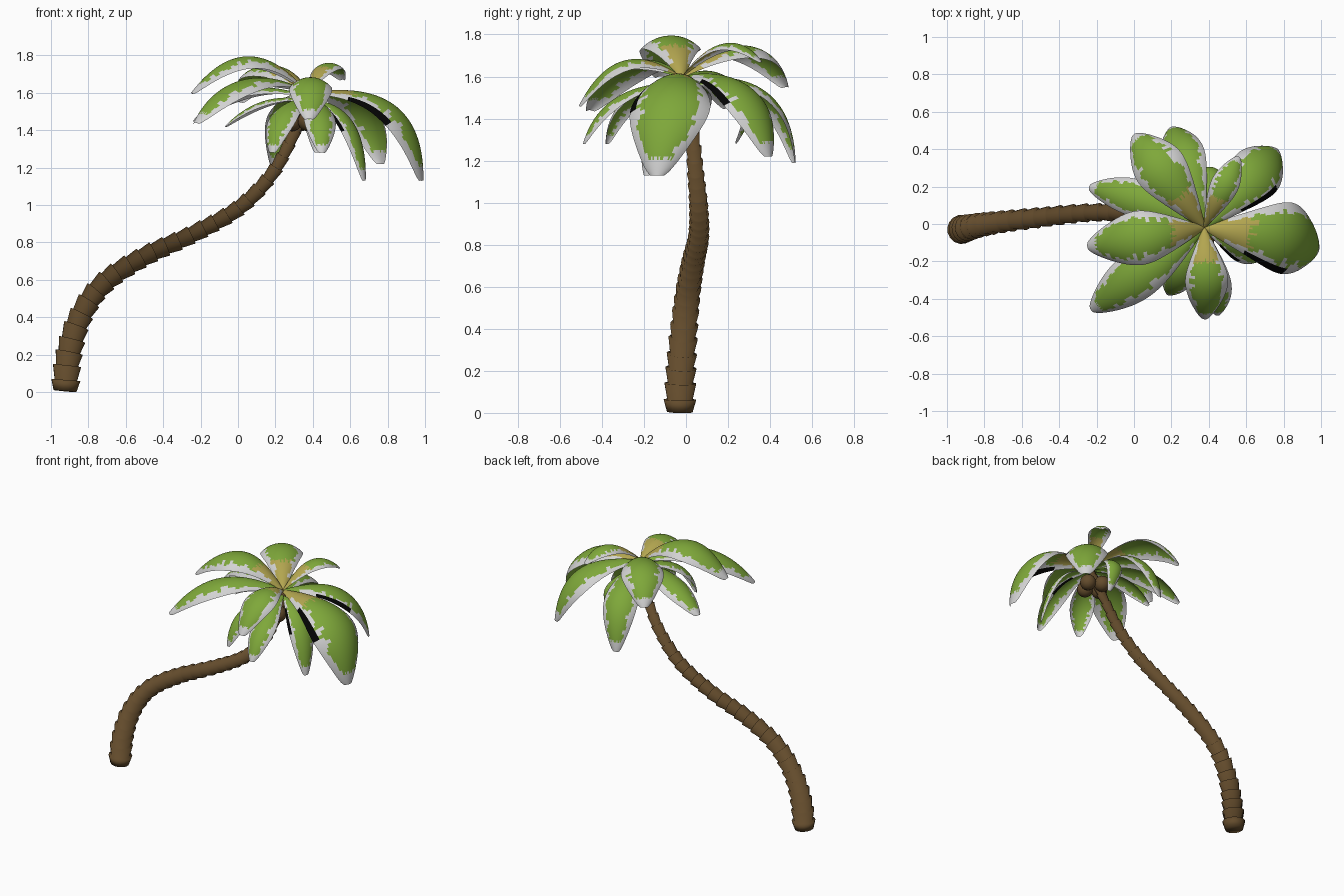
import bpy, bmesh, math, random
from mathutils import Vector

if "Cube" in bpy.data.objects:
    bpy.data.objects.remove(bpy.data.objects["Cube"])

random.seed(4)


def material(name, rgb):
    m = bpy.data.materials.new(name)
    m.diffuse_color = (*rgb, 1)
    m.use_nodes = True
    m.node_tree.nodes["Principled BSDF"].inputs["Base Color"].default_value = m.diffuse_color
    return m


BARK = material("bark brown", (0.125, 0.071, 0.025))
GREEN = material("leaf green", (0.21, 0.39, 0.042))
RIM = material("pale leaf rim", (0.65, 0.65, 0.65))
YELLOW = material("yellow leaf base", (0.45, 0.38, 0.08))
BLACK = material("black leaf edge", (0.001, 0.001, 0.001))


def finish(bm, name, mats, angle):
    me = bpy.data.meshes.new(name)
    bm.to_mesh(me)
    bm.free()
    ob = bpy.data.objects.new(name, me)
    bpy.context.collection.objects.link(ob)
    for m in mats:
        me.materials.append(m)
    bpy.ops.object.select_all(action='DESELECT')
    ob.select_set(True)
    bpy.context.view_layer.objects.active = ob
    bpy.ops.object.shade_smooth_by_angle(angle=math.radians(angle))
    return ob


# Trunk: flared cups stacked along a leaning S-shaped path (x, y, z, radius)
PATH = [(-0.925, -0.03, 0.005, .073), (-0.905, -0.025, 0.2, .069), (-0.845, -0.01, 0.4, .063),
        (-0.72, 0.01, 0.58, .057), (-0.50, 0.035, 0.725, .052), (-0.25, 0.06, 0.84, .047),
        (0.0, 0.06, 0.98, .043), (0.17, 0.045, 1.15, .038), (0.27, 0.03, 1.32, .033),
        (0.34, 0.0, 1.48, .029), (0.38, -0.02, 1.60, .022)]


def spline(points, steps=30):
    p = [Vector(q) for q in points]
    p = [2 * p[0] - p[1]] + p + [2 * p[-1] - p[-2]]
    out = []
    for a, b, c, d in zip(p, p[1:], p[2:], p[3:]):
        for i in range(steps):
            t = i / steps
            out.append(0.5 * (2 * b + (c - a) * t + (2 * a - 5 * b + 4 * c - d) * t * t
                              + (3 * b - a - 3 * c + d) * t ** 3))
    return out + [p[-2]]


dense = spline(PATH)
dist = [0.0]
for a, b in zip(dense, dense[1:]):
    dist.append(dist[-1] + (b.xyz - a.xyz).length)


def along(s):
    i = min(range(len(dist)), key=lambda k: abs(dist[k] - s))
    lo, hi = max(i - 2, 0), min(i + 2, len(dense) - 1)
    return dense[i], (dense[hi].xyz - dense[lo].xyz).normalized()


bm = bmesh.new()
SIDES, CUPS = 16, 29
first = 0.06
cuts = [0] + [first + (dist[-1] - first) * i / CUPS for i in range(CUPS + 1)]
rings = []
for s0, s1 in zip(cuts, cuts[1:]):
    for s, k in ((s0, 0.85), (s1, 1.09)):
        p, tan = along(s)
        q = tan.to_track_quat('Z', 'Y')
        rings.append([bm.verts.new(p.xyz + q @ Vector((math.cos(a), math.sin(a), 0)) * p.w * k)
                      for a in (2 * math.pi * j / SIDES for j in range(SIDES))])
for r0, r1 in zip(rings, rings[1:]):
    for j in range(SIDES):
        n = (j + 1) % SIDES
        bm.faces.new((r0[j], r0[n], r1[n], r1[j]))
bm.faces.new(rings[0][::-1])
bm.faces.new(rings[-1])
finish(bm, "trunk", [BARK], 179)

# Coconuts clustered under the crown
for i in range(4):
    a = math.pi * i / 2 + 0.3
    bm = bmesh.new()
    bmesh.ops.create_uvsphere(bm, u_segments=16, v_segments=10, radius=0.056)
    bmesh.ops.translate(bm, verts=bm.verts, vec=(0.355 + 0.07 * math.cos(a),
                                               -0.01 + 0.07 * math.sin(a), 1.45))
    finish(bm, "coconut_%d" % (i + 1), [BARK], 60)

# Fronds: arched, cupped blades with ragged pale rims
ROWS, COLS = 60, 28


def frond(name, base_z, ctrl, tip, width, yellow=0.0, dark=False):
    base, ctrl, tip = Vector((0.375, -0.02, base_z)), Vector(ctrl), Vector(tip)
    flat = (tip - base).xy.to_3d().normalized()
    side = flat.cross(Vector((0, 0, 1)))
    bend = 0.85
    bm = bmesh.new()
    grid = []
    for i in range(ROWS + 1):
        t = i / ROWS
        c = base * (1 - t) ** 2 + ctrl * 2 * t * (1 - t) + tip * t * t
        tan = ((ctrl - base) * (1 - t) + (tip - ctrl) * t).normalized()
        up = side.cross(tan)
        end = 0.06 + 0.12 * t
        w = width / 2 * (end + (1 - end) * max(0, math.sin(math.pi * t ** 1.2)) ** 0.75)
        row = []
        for j in range(COLS + 1):
            a = bend * (2 * j / COLS - 1)
            row.append(bm.verts.new(c + side * w * math.sin(a) / math.sin(bend)
                                    - up * w * (1 - math.cos(a)) / math.sin(bend)))
        grid.append(row)
    rim = [4, 4]
    tips = [random.choice((0.92, 0.94)) for _ in range(COLS)]
    ends = [yellow - random.choice((0, 0.02, 0.04)) for _ in range(COLS)]
    for i in range(ROWS):
        t = (i + 0.5) / ROWS
        if i % 2 == 0:
            rim = [random.choice((3, 4, 4, 5, 5, 7)) for _ in rim]
        for j in range(COLS):
            f = bm.faces.new((grid[i][j], grid[i][j + 1], grid[i + 1][j + 1], grid[i + 1][j]))
            if dark and j >= COLS - 3 and 0.22 < t < 0.6:
                f.material_index = 3
            elif t > tips[j] or (t > 0.1 and (j < rim[0] or j >= COLS - rim[1])):
                f.material_index = 1
            elif t < ends[j]:
                f.material_index = 2
    finish(bm, name, [GREEN, RIM, YELLOW, BLACK], 60)


# Upper crown
frond("upper_frond_left", 1.60, (0.05, -0.07, 1.99), (-0.25, -0.12, 1.60), 0.29, 0.28)
frond("upper_frond_front_left", 1.60, (0.0, -0.28, 1.82), (-0.23, -0.46, 1.44), 0.26)
frond("upper_frond_front", 1.60, (0.40, -0.33, 1.82), (0.38, -0.51, 1.46), 0.23, 0.33)
frond("upper_frond_right", 1.60, (0.99, -0.08, 1.70), (0.99, -0.14, 1.13), 0.385, 0.26, True)
frond("upper_frond_back", 1.60, (0.48, 0.20, 1.88), (0.56, 0.36, 1.67), 0.15, 0.38)
frond("upper_frond_back_left", 1.60, (0.12, 0.33, 1.92), (0.0, 0.48, 1.55), 0.28, 0.28)
# Lower crown
frond("lower_frond_left", 1.58, (0.0, 0.17, 1.72), (-0.24, 0.20, 1.45), 0.2)
frond("lower_frond_back_right", 1.60, (0.74, 0.36, 1.69), (0.77, 0.40, 1.22), 0.29, 0.0, True)
frond("lower_frond_back_left", 1.58, (0.24, 0.49, 1.68), (0.20, 0.52, 1.19), 0.23)
frond("lower_frond_back", 1.57, (0.42, 0.45, 1.58), (0.42, 0.24, 1.28), 0.13)
frond("lower_frond_front", 1.57, (0.46, -0.40, 1.58), (0.45, -0.49, 1.28), 0.17)
frond("lower_frond_front_left", 1.57, (0.20, -0.34, 1.58), (0.18, -0.38, 1.28), 0.17)
frond("lower_frond_right", 1.56, (0.66, -0.15, 1.57), (0.68, -0.19, 1.13), 0.17, 0.0, True)
frond("lower_frond_inner_left", 1.56, (0.12, 0.06, 1.62), (-0.07, 0.08, 1.42), 0.14)
